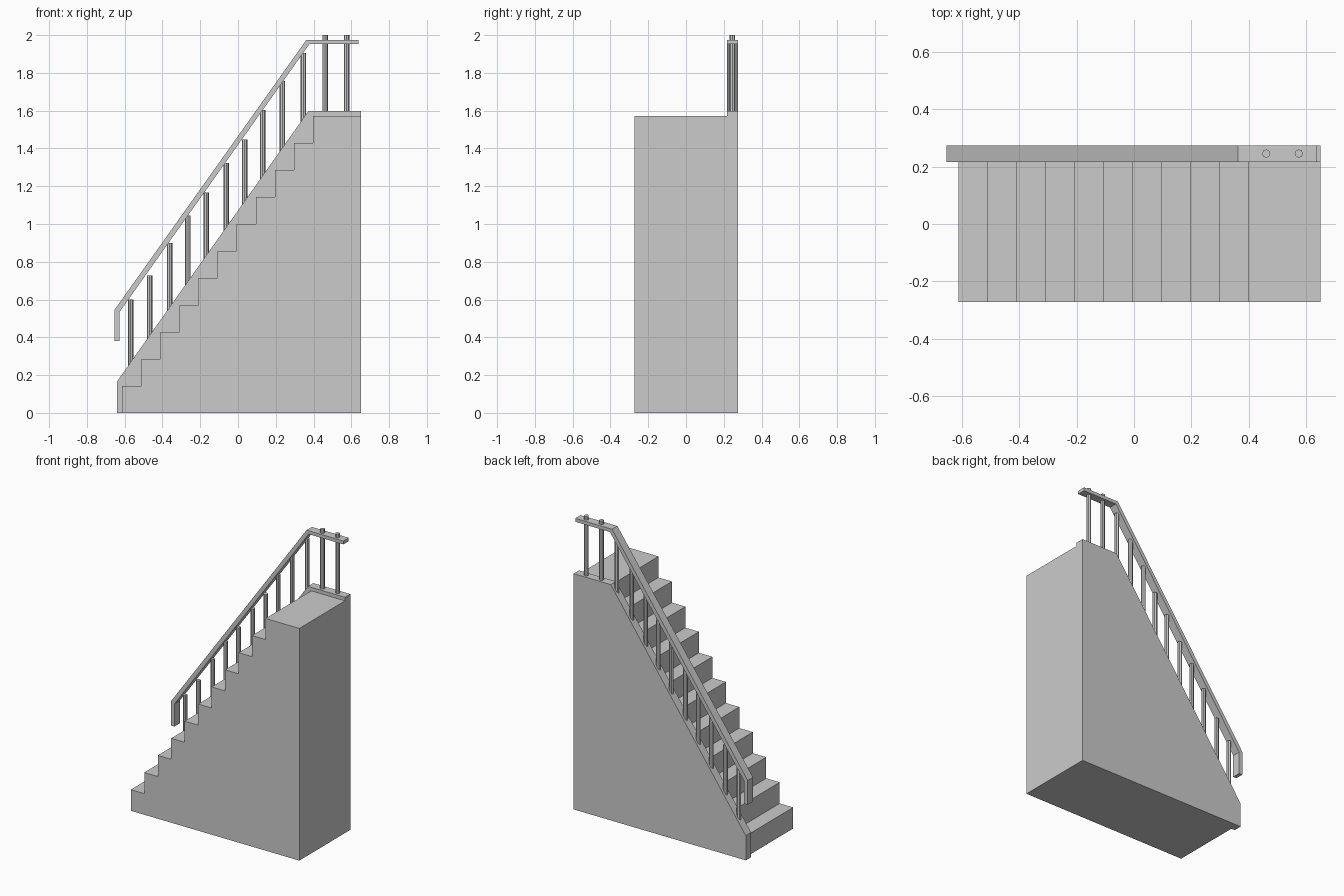
import bpy, bmesh

if "Cube" in bpy.data.objects:
    bpy.data.objects.remove(bpy.data.objects["Cube"])

X_END = 0.65
Y_FRONT, Y_WALL, Y_BACK = -0.272, 0.217, 0.274


def extrude_profile(name, pts, y0, y1):
    """Closed XZ outline extruded along y."""
    bm = bmesh.new()
    face = bm.faces.new([bm.verts.new((x, y0, z)) for x, z in pts])
    res = bmesh.ops.extrude_face_region(bm, geom=[face])
    verts = [v for v in res["geom"] if isinstance(v, bmesh.types.BMVert)]
    bmesh.ops.translate(bm, verts=verts, vec=(0, y1 - y0, 0))
    bmesh.ops.recalc_face_normals(bm, faces=bm.faces)
    mesh = bpy.data.meshes.new(name)
    bm.to_mesh(mesh)
    bm.free()
    obj = bpy.data.objects.new(name, mesh)
    bpy.context.collection.objects.link(obj)
    return obj


# Solid flight of eleven steps
steps, rise, run, x0 = 11, 0.143, 0.101, -0.613
outline = [(x0, 0)]
for i in range(steps):
    x = x0 + i * run
    if i:
        outline.append((x, i * rise))
    outline.append((x, (i + 1) * rise))
outline += [(X_END, steps * rise), (X_END, 0)]
extrude_profile("steps", outline, Y_FRONT, Y_WALL)

# Side stringer behind the steps
extrude_profile("stringer", [(-0.64, 0), (-0.64, 0.167), (0.372, 1.597),
                             (X_END, 1.597), (X_END, 0)], Y_WALL, Y_BACK)

# Handrail with drop end and level landing
extrude_profile("handrail", [(-0.654, 0.38), (-0.654, 0.545), (0.362, 1.975),
                             (0.638, 1.975), (0.638, 1.952), (0.378, 1.952),
                             (-0.628, 0.533), (-0.628, 0.38)], Y_WALL, Y_BACK)

# Balusters: (x, top height)
balusters = [(-0.568, 0.60), (-0.468, 0.727), (-0.362, 0.90), (-0.265, 1.045),
             (-0.168, 1.167), (-0.062, 1.323), (0.035, 1.447), (0.13, 1.603),
             (0.235, 1.757), (0.346, 1.905), (0.461, 2.0), (0.575, 2.0)]
for i, (x, top) in enumerate(balusters):
    base = min(1.597, 0.167 + (x + 0.64) * 1.413) - 0.02
    bpy.ops.mesh.primitive_cylinder_add(
        vertices=8, radius=0.0145, depth=top - base,
        location=(x, (Y_WALL + Y_BACK) / 2, (top + base) / 2))
    bpy.context.object.name = f"baluster_{i + 1}"
